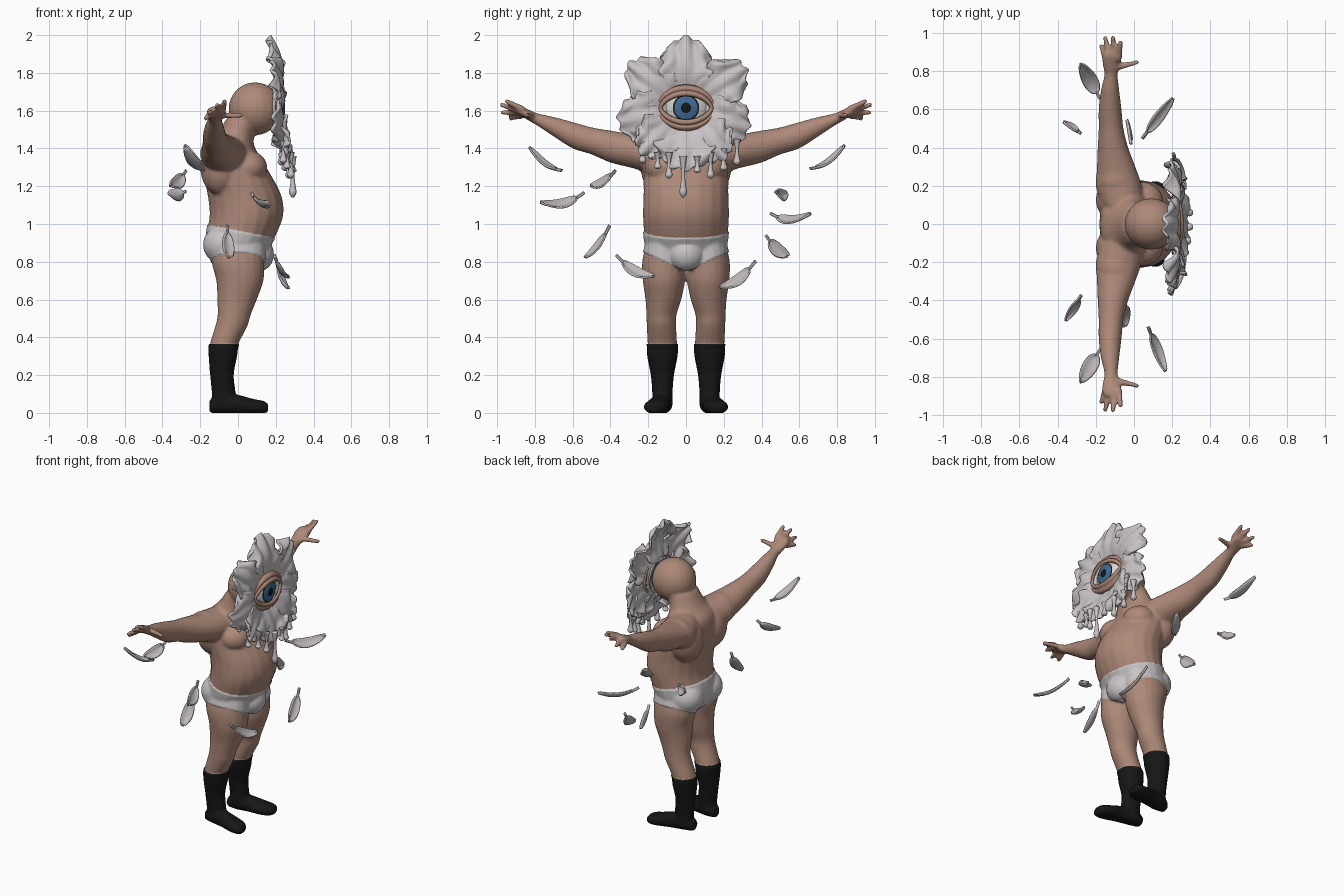
import bpy, bmesh
from math import sin, cos, pi, radians, sqrt, hypot
from mathutils import Vector, Matrix

cube = bpy.data.objects.get("Cube")
if cube:
    bpy.data.objects.remove(cube, do_unlink=True)


def material(name, color):
    mat = bpy.data.materials.new(name)
    mat.use_nodes = True
    mat.diffuse_color = (*color, 1)
    shader = mat.node_tree.nodes["Principled BSDF"]
    shader.inputs["Base Color"].default_value = (*color, 1)
    shader.inputs["Roughness"].default_value = .7
    return mat


skin = material("skin", (.42, .25, .19))
cloth = material("white cloth", (.58, .55, .56))
black = material("black", (.008, .008, .008))
petal_grey = material("pale petal", (.58, .54, .55))
feather_grey = material("feather grey", (.5, .46, .47))
eye_white = material("eye white", (.68, .66, .64))
iris_blue = material("iris blue", (.05, .15, .3))


def finish(name, bm, *mats):
    bmesh.ops.recalc_face_normals(bm, faces=bm.faces)
    mesh = bpy.data.meshes.new(name)
    bm.to_mesh(mesh)
    bm.free()
    for mat in mats:
        mesh.materials.append(mat)
    mesh.shade_smooth()
    obj = bpy.data.objects.new(name, mesh)
    bpy.context.collection.objects.link(obj)
    return obj


def solidify(obj, thickness):
    mod = obj.modifiers.new("thickness", "SOLIDIFY")
    mod.thickness = thickness
    mod.offset = 0


def bridge(bm, loops):
    for low, high in zip(loops, loops[1:]):
        for k in range(len(low)):
            bm.faces.new((low[k - 1], low[k], high[k], high[k - 1]))


def spline(a, b, c, d, t):
    return tuple(q + t / 2 * (r - p + t * (2 * p - 5 * q + 4 * r - s + t * (3 * (q - r) + s - p)))
                 for p, q, r, s in zip(a, b, c, d))


def loft(bm, axis, rings, side=1, steps=4, sides=20):
    """Smooth skin over ellipses; ring = position on axis, two centres, two radii."""
    last = len(rings) - 1
    dense = [spline(rings[max(i - 1, 0)], rings[i], rings[i + 1], rings[min(i + 2, last)], k / steps)
             for i in range(last) for k in range(steps)] + [rings[-1]]
    loops = []
    for pos, c1, c2, r1, r2 in dense:
        loop = []
        for k in range(sides):
            a = 2 * pi * k / sides
            co = [c1 + r1 * cos(a), c2 + r2 * sin(a)]
            co.insert(axis, pos)
            loop.append(bm.verts.new((co[0], co[1] * side, co[2])))
        loops.append(loop)
    bridge(bm, loops)
    bm.faces.new(loops[0])
    bm.faces.new(loops[-1])


X, Y, Z = range(3)


def ball(bm, center, radii, detail=16):
    x, y, z = center
    rx, ry, rz = radii
    angles = [pi * (k + .3) / (detail - .4) for k in range(detail)]
    loft(bm, Z, [(z - rz * cos(a), x, y, rx * sin(a), ry * sin(a)) for a in angles], steps=1)


def finger(bm, start, end, radius, side):
    a, b = Vector(start), Vector(end)
    for k in range(9):
        p = a.lerp(b, k / 8)
        ball(bm, (p.x, p.y * side, p.z), [radius * (1 - k / 30)] * 3, 8)


# Body: overlapping volumes fused into one skin
bm = bmesh.new()
loft(bm, Z, [(.8, 0, 0, .13, .17), (.88, 0, 0, .165, .21), (.95, .02, 0, .185, .222),
             (1.05, .045, 0, .195, .228), (1.15, .035, 0, .195, .225), (1.25, 0, 0, .18, .225),
             (1.35, -.03, 0, .15, .22), (1.42, -.04, 0, .125, .18), (1.48, -.01, 0, .1, .13),
             (1.56, .03, 0, .09, .11)])
ball(bm, (.09, 0, 1.61), (.14, .135, .14))
ball(bm, (.11, 0, .84), (.075, .09, .085))
for side in (1, -1):
    ball(bm, (-.07, .1 * side, .89), (.11, .105, .1))       # buttock
    ball(bm, (-.09, .125 * side, 1.3), (.11, .115, .15))    # back
    ball(bm, (.05, .11 * side, 1.3), (.105, .11, .09))      # chest
    ball(bm, (-.09, .23 * side, 1.38), (.105, .1, .095))    # shoulder
    # arm and palm
    loft(bm, Y, [(.1, -.06, 1.37, .11, .1), (.2, -.08, 1.37, .12, .1), (.28, -.09, 1.385, .105, .09),
                 (.4, -.11, 1.41, .08, .085), (.5, -.12, 1.44, .065, .072), (.6, -.125, 1.47, .06, .07),
                 (.7, -.125, 1.515, .048, .052), (.78, -.12, 1.55, .035, .034),
                 (.82, -.12, 1.57, .042, .03), (.87, -.115, 1.595, .052, .026),
                 (.9, -.115, 1.605, .04, .02)], side)
    for start, end in (((-.15, .87, 1.575), (-.17, .93, 1.56)), ((-.13, .88, 1.59), (-.15, .97, 1.59)),
                       ((-.105, .88, 1.6), (-.11, .975, 1.63)), ((-.08, .87, 1.61), (-.07, .95, 1.65)),
                       ((-.09, .82, 1.575), (.015, .845, 1.575))):
        finger(bm, start, end, .0185, side)
    # leg and foot
    loft(bm, Z, [(.03, -.075, .125, .06, .048), (.1, -.075, .125, .058, .048), (.2, -.085, .125, .057, .056),
                 (.3, -.08, .125, .07, .075), (.36, -.075, .125, .075, .078), (.46, -.035, .13, .085, .078),
                 (.52, -.02, .13, .088, .08), (.6, -.005, .12, .105, .095), (.7, .01, .117, .125, .112),
                 (.8, 0, .117, .14, .115), (.9, 0, .11, .14, .1)], side)
    loft(bm, X, [(-.145, .12, .035, .03, .03), (-.08, .125, .05, .048, .05), (0, .14, .045, .05, .045),
                 (.08, .155, .034, .06, .034), (.13, .165, .03, .052, .029), (.153, .17, .026, .03, .02)], side)
body = finish("body", bm, skin, cloth, black)
mod = body.modifiers.new("fuse", "REMESH")
mod.mode = "VOXEL"
mod.voxel_size = .009
mod = body.modifiers.new("soften", "SMOOTH")
mod.iterations = 5
graph = bpy.context.evaluated_depsgraph_get()
fused = bpy.data.meshes.new_from_object(body.evaluated_get(graph))
body.modifiers.clear()

# Briefs and socks: cut along slanted planes, colour and puff out
bm = bmesh.new()
bm.from_mesh(fused)
bpy.data.meshes.remove(fused)
SOCK, WAIST, TILT, CROTCH, SLOPE = .365, .965, .2, .75, .45


def cut(point, normal, test):
    faces = [f for f in bm.faces if test(f.calc_center_median())]
    parts = {p for f in faces for p in (*f.verts, *f.edges)}
    bmesh.ops.bisect_plane(bm, geom=faces + list(parts), plane_co=point, plane_no=normal, dist=.0003)


cut((0, 0, SOCK), (0, 0, 1), lambda c: abs(c.z - SOCK) < .03)
cut((0, 0, WAIST), (TILT, 0, 1), lambda c: .8 < c.z < 1.1)
for side in (1, -1):
    cut((0, 0, CROTCH), (0, -SLOPE * side, 1), lambda c: c.y * side > 0 and .6 < c.z < .95)
for f in bm.faces:
    c = f.calc_center_median()
    in_briefs = c.z + TILT * c.x < WAIST and c.z > CROTCH + SLOPE * abs(c.y)
    f.material_index = 2 if c.z < SOCK else 1 if in_briefs else 0
bm.normal_update()
clothed = [v for v in bm.verts if all(f.material_index for f in v.link_faces)]
for v, normal in [(v, v.normal.copy()) for v in clothed]:
    v.co += normal * .006
    v.co.z = max(v.co.z, 0)
bm.to_mesh(body.data)
bm.free()
body.data.shade_smooth()

# Single large eye, coloured in rings
EYE = Vector((.14, 0, 1.615))
bm = bmesh.new()
bmesh.ops.create_uvsphere(bm, u_segments=32, v_segments=48, radius=1,
                          matrix=Matrix.Translation(EYE) @ Matrix.Diagonal((.11, .14, .14, 1))
                          @ Matrix.Rotation(pi / 2, 4, "Y"))
bmesh.ops.delete(bm, geom=[v for v in bm.verts if v.co.x < .18], context="VERTS")
for f in bm.faces:
    c = f.calc_center_median() - EYE
    d = hypot(c.y, c.z)
    f.material_index = 2 if d < .026 or .06 < d < .066 else 1 if d < .06 else 0
finish("eyeball", bm, eye_white, iris_blue, black)

# Almond eyelids: rings from the opening out to the brow
bm = bmesh.new()
loops = []
for k in range(9):
    t = k / 8
    loop = []
    for j in range(48):
        a = 2 * pi * j / 48
        almond = sin(a) * abs(sin(a)) ** .4
        y = cos(a) * (.13 + .025 * t)
        z = almond * .066 * (1 - t) + sin(a) * .118 * t
        x = EYE.x + .115 * sqrt(max(.05, 1 - (y / .18) ** 2 - (z / .16) ** 2)) + .014 * abs(sin(2 * pi * t))
        loop.append(bm.verts.new((x, y, EYE.z + z)))
    loops.append(loop)
bridge(bm, loops)
solidify(finish("eyelids", bm, skin), .012)


def petal(index, angle, reach, half_width, lean):
    """Ruffled petal radiating from the eye in the y-z plane."""
    bm = bmesh.new()
    bmesh.ops.create_grid(bm, x_segments=26, y_segments=26, size=1)
    a = radians(angle)
    for v in bm.verts:
        u, s = (v.co.x + 1) / 2, v.co.y
        ripple = 1 - .22 * s * s + .035 * cos(s * 9 + index)
        r = .09 + (reach - .09) * u * ripple
        w = s * half_width * (.42 + .58 * sin(pi * min(1, u * .85)) ** .8)
        w *= 1 + .07 * sin(u * 17 + index)
        x = .2 + lean * u * u + .035 * sin(pi * u)
        x += u * (.035 * s * s * sin(u * 11 + index * 2 + s * 3) + .009 * cos(s * 10))
        v.co = (x, r * cos(a) - w * sin(a), EYE.z + r * sin(a) + w * cos(a))
    solidify(finish("petal_%d" % index, bm, petal_grey), .014)


for i, shape in enumerate([(90, .373, .14, -.04), (143, .38, .125, -.02), (35, .38, .125, -.01),
                           (193, .365, .14, -.01), (-20, .35, .14, 0), (-92, .33, .155, .08),
                           (-135, .34, .12, .05), (-52, .34, .12, .05)]):
    petal(i, *shape)

# Drips hanging off the lower petals
bm = bmesh.new()
for y, top, bottom, x in ((-.015, 1.36, 1.14, .29), (-.09, 1.38, 1.24, .28), (-.15, 1.38, 1.29, .26),
                          (-.23, 1.44, 1.32, .24), (.06, 1.36, 1.27, .29), (.13, 1.38, 1.24, .27),
                          (.2, 1.4, 1.28, .25), (.27, 1.45, 1.31, .23)):
    h = top - bottom
    loft(bm, Z, [(bottom + h * t, x, y, r, r) for t, r in
                 ((0, .004), (.06, .015), (.15, .02), (.3, .014), (.6, .009), (.85, .015), (1, .02))], sides=12)
finish("petal_drips", bm, petal_grey)


def feather(index, root, tip, normal=(1, 0, 1), width=.03):
    """Curved vane with a thin quill, sagging between its ends."""
    a, b = Vector(root), Vector(tip)
    along = b - a
    across = along.cross(Vector(normal)).normalized()
    bow = across.cross(along).normalized()
    bm = bmesh.new()
    bmesh.ops.create_grid(bm, x_segments=24, y_segments=8, size=1)
    for v in bm.verts:
        u, s = (v.co.x + 1) / 2, v.co.y
        vane = max(0, (u - .18) / .82)
        w = .004 + width * sin(pi * vane ** .75) ** .6 if 0 < vane < .999 else .004
        sag = sin(pi * u) * along.length * .13
        v.co = a + along * u + across * s * w + bow * .012 * s * s - Vector((0, 0, sag))
    solidify(finish("feather_%d" % index, bm, feather_grey), .009)


UP, SIDEWAYS, FRONT = (0, 0, 1), (.5, -1, .3), (1, 0, .3)
for i, spec in enumerate([((-.18, -.66, 1.28), (-.28, -.83, 1.4), UP, .035),
                          ((.07, -.54, 1.16), (.16, -.77, 1.11)),
                          ((-.28, -.37, 1.28), (-.36, -.5, 1.2)),
                          ((-.06, -.4, .99), (-.05, -.53, .82), SIDEWAYS),
                          ((.19, -.37, .83), (.26, -.17, .72)),
                          ((.2, .37, .8), (.26, .18, .66)),
                          ((-.02, .42, .94), (-.04, .54, .83), FRONT),
                          ((.04, .45, 1.05), (.2, .66, 1.05)),
                          ((-.28, .47, 1.17), (-.37, .53, 1.16), FRONT),
                          ((-.18, .66, 1.29), (-.28, .84, 1.41), UP, .035)]):
    feather(i, *spec)
